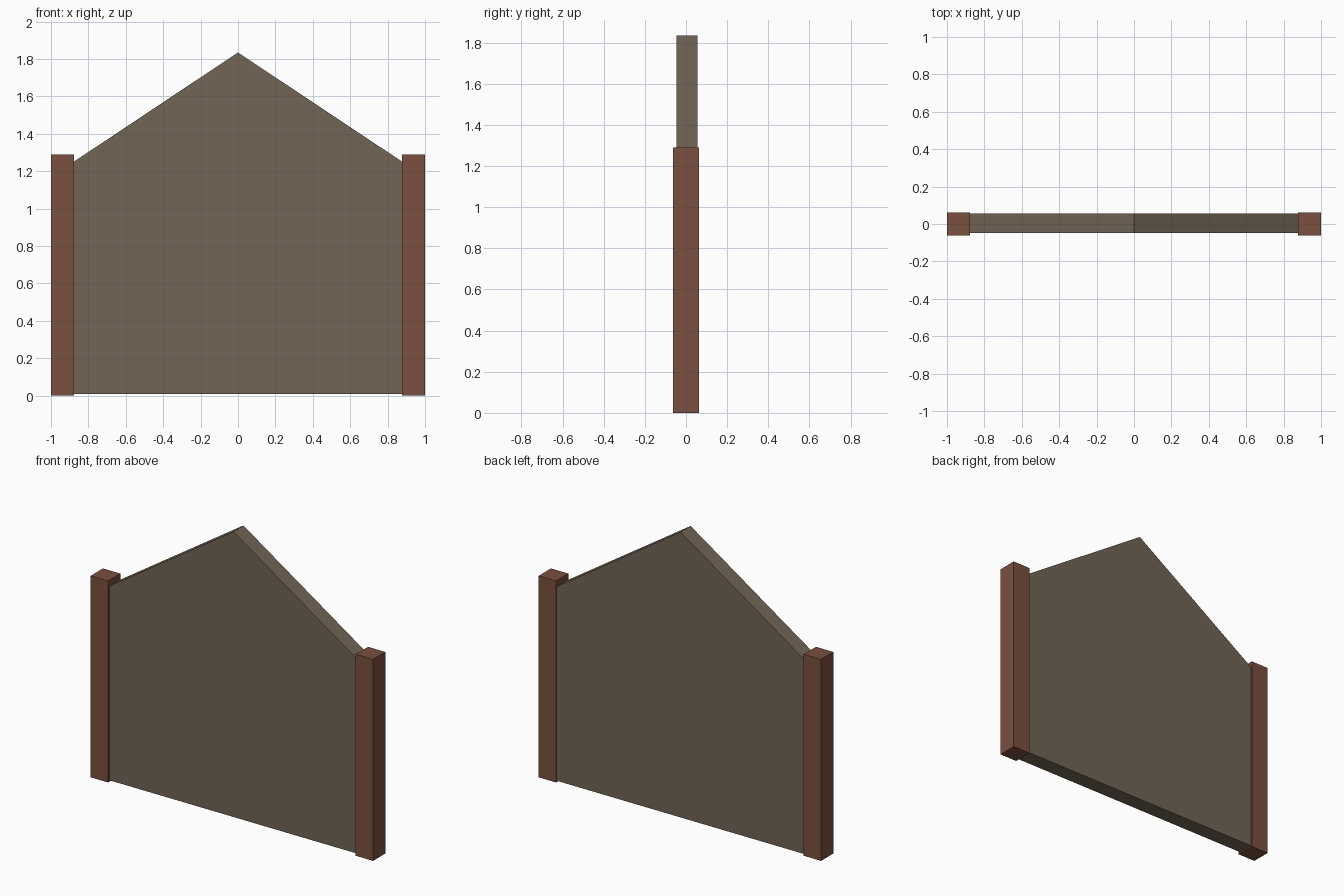
import bpy, bmesh

if "Cube" in bpy.data.objects:
    bpy.data.objects.remove(bpy.data.objects["Cube"])


def material(name, rgb):
    m = bpy.data.materials.new(name)
    m.diffuse_color = (*rgb, 1.0)
    m.use_nodes = True
    m.node_tree.nodes["Principled BSDF"].inputs["Base Color"].default_value = m.diffuse_color
    return m


def extrude_profile(name, profile, y0, y1, mat):
    """Solid made from an x-z outline pushed from y0 to y1."""
    bm = bmesh.new()
    face = bm.faces.new([bm.verts.new((x, y0, z)) for x, z in profile])
    ext = bmesh.ops.extrude_face_region(bm, geom=[face])
    verts = [v for v in ext["geom"] if isinstance(v, bmesh.types.BMVert)]
    bmesh.ops.translate(bm, vec=(0, y1 - y0, 0), verts=verts)
    bmesh.ops.recalc_face_normals(bm, faces=bm.faces)
    mesh = bpy.data.meshes.new(name)
    bm.to_mesh(mesh)
    bm.free()
    mesh.materials.append(mat)
    obj = bpy.data.objects.new(name, mesh)
    bpy.context.collection.objects.link(obj)
    return obj


plaster = material("grey brown wall", (0.168, 0.130, 0.093))
wood = material("red brown wood", (0.195, 0.080, 0.051))

# Gabled wall panel, its ends tucked just inside the posts
half, base, peak, slope = 0.885, 0.008, 1.835, 0.665
eave = peak - slope * half
extrude_profile("gable_wall",
                [(-half, base), (half, base), (half, eave), (0, peak), (-half, eave)],
                -0.047, 0.055, plaster)

# Square corner posts
for side, label in ((-1, "left"), (1, "right")):
    a, b = side * 0.877, side * 1.0
    extrude_profile(label + "_post", [(a, 0), (b, 0), (b, 1.29), (a, 1.29)],
                    -0.062, 0.062, wood)
